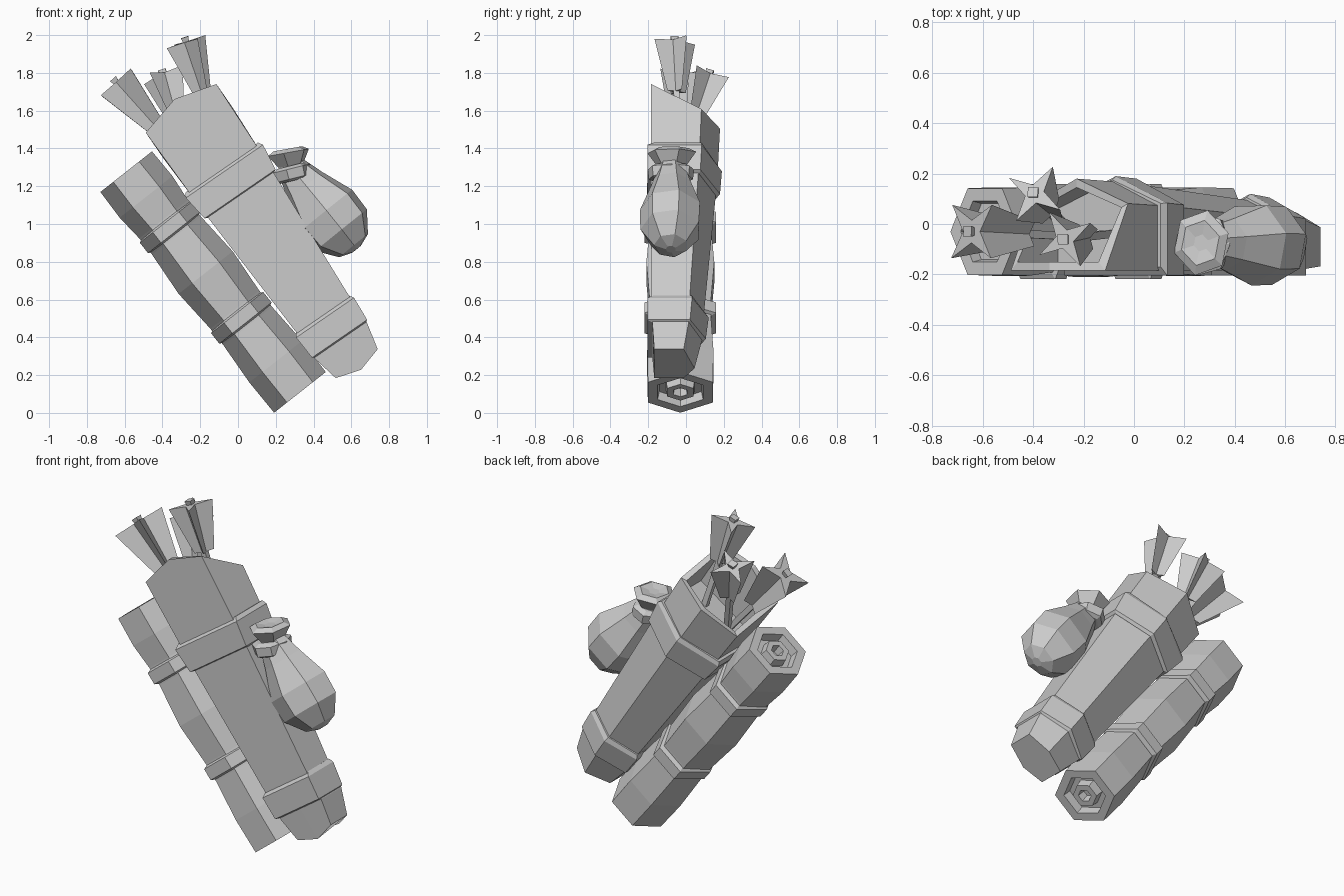
import bpy, bmesh, math
from mathutils import Vector

if "Cube" in bpy.data.objects:
    bpy.data.objects.remove(bpy.data.objects["Cube"])


def loft(name, loops):
    """Skin a stack of equal-length loops and cap both ends."""
    bm = bmesh.new()
    rows = [[bm.verts.new(p) for p in loop] for loop in loops]
    n = len(rows[0])
    for a, b in zip(rows, rows[1:]):
        for i in range(n):
            j = (i + 1) % n
            bm.faces.new((a[i], a[j], b[j], b[i]))
    bm.faces.new(rows[0][::-1])
    bm.faces.new(rows[-1])
    bmesh.ops.recalc_face_normals(bm, faces=bm.faces)
    me = bpy.data.meshes.new(name)
    bm.to_mesh(me)
    bm.free()
    ob = bpy.data.objects.new(name, me)
    bpy.context.collection.objects.link(ob)
    return ob


def lathe(name, start, end, profile, n=6, phase=0.0, star=1.0, depth=1.0):
    """Loops of (distance, radius) along start->end; star scales every other
    point's radius, depth stretches the section along y."""
    start, end = Vector(start), Vector(end)
    axis = (end - start).normalized()
    e1 = Vector((0, 1, 0)).cross(axis).normalized()
    e2 = axis.cross(e1) * depth
    loops = []
    for d, r in profile:
        loop = []
        for i in range(n):
            a = phase + math.tau * i / n
            k = r * (star if i % 2 else 1)
            loop.append(start + axis * d + (e1 * math.cos(a) + e2 * math.sin(a)) * k)
        loops.append(loop)
    return loft(name, loops)


# Quiver: hexagonal section, flat to the front, pointed at the back
ORIGIN = Vector((-0.035, 0, 1.225))
UP = Vector((-0.567, 0, 0.824))
SIDE = Vector((0.824, 0, 0.567))


def section(u, w, front, back, lift=(0, 0, 0, 0)):
    """lift raises front centre, front corners, back corners and back centre."""
    corner = front + (back - front) * 0.73
    pts = [(0, front, 0), (w, front, 1), (w, corner, 2),
           (0, back, 3), (-w, corner, 2), (-w, front, 1)]
    return [ORIGIN + UP * (u + lift[k]) + SIDE * v + Vector((0, y, 0)) for v, y, k in pts]


rim = (0.53, 0.47, 0.31, 0.34)
loft("quiver", [
    section(-1.17, 0.135, -0.168, 0.045, (-0.04, 0, 0, -0.03)),
    section(-1.02, 0.168, -0.178, 0.085),
    section(-0.85, 0.17, -0.182, 0.095),
    section(0, 0.215, -0.185, 0.165),
    section(0, 0.227, -0.185, 0.18, rim),
    section(0, 0.195, -0.15, 0.145, rim),
    section(0.2, 0.185, -0.15, 0.14),
])
for name, u0, u1, w0, w1, b0, b1 in [
        ("quiver_upper_band", -0.09, 0.09, 0.228, 0.248, 0.18, 0.19),
        ("quiver_lower_band", -1.02, -0.85, 0.177, 0.186, 0.105, 0.12)]:
    loft(name, [
        section(u0, w0 - 0.02, -0.17, b0 - 0.02),
        section(u0 + 0.01, w0, -0.205, b0),
        section(u1 - 0.025, w1, -0.205, b1),
        section(u1, w1 - 0.015, -0.17, b1 - 0.015),
    ])

# Bedroll with recessed rolled ends and two straps
roll_a, roll_b = (-0.592, -0.03, 1.277), (0.33, -0.03, 0.106)
L = 1.487
end = [(0.05, 0.03), (0, 0.037), (0, 0.07), (0.05, 0.077), (0.05, 0.113), (0, 0.122)]
body = [(0, 0.174), (0.17, 0.178), (0.32, 0.164), (0.43, 0.164), (0.68, 0.182),
        (0.93, 0.164), (1.04, 0.164), (1.28, 0.178), (L, 0.174)]
lathe("bedroll", roll_a, roll_b, end + body + [(L - d, r) for d, r in reversed(end)], depth=1.14)
for k, d in enumerate((0.33, 0.94)):
    lathe("bedroll_strap_%d" % (k + 1), roll_a, roll_b,
          [(d, 0.155), (d + 0.01, 0.176), (d + 0.08, 0.176), (d + 0.09, 0.155)], depth=1.24)

# Pouch with tie and gathered mouth
lathe("pouch", (0.27, -0.075, 1.31), (0.585, -0.08, 0.92),
      [(0, 0.075), (0.14, 0.12), (0.31, 0.185), (0.44, 0.18), (0.545, 0.1), (0.57, 0.03)],
      7, 0.2, depth=0.9)
lathe("pouch_tie", (0.295, -0.08, 1.23), (0.275, -0.08, 1.31),
      [(0, 0.08), (0.012, 0.1), (0.065, 0.105), (0.08, 0.08)], 7, depth=1.2)
lathe("pouch_mouth", (0.285, -0.075, 1.28), (0.265, -0.075, 1.39),
      [(0, 0.07), (0.03, 0.07), (0.1, 0.115), (0.12, 0.08), (0.11, 0.03)], 6, 0.3, depth=1.15)

# Arrows: shaft, four-bladed fletching and nock
arrows = [((-0.19, -0.05, 1.70), (-0.275, -0.06, 1.965), 0.125),
          ((-0.43, -0.04, 1.51), (-0.645, -0.03, 1.75), 0.15),
          ((-0.33, 0.05, 1.57), (-0.395, 0.12, 1.79), 0.13)]
for k, (a, b, r) in enumerate(arrows, 1):
    length = (Vector(b) - Vector(a)).length
    lathe("arrow_fletching_%d" % k, a, b,
          [(0, r * 0.45), (length, r)], 8, math.pi / 4 + 0.25 * (k - 2), 0.3)
    lathe("arrow_shaft_%d" % k, a, b,
          [(-0.3, 0.022), (length, 0.022), (length + 0.025, 0.03)], 4, math.pi / 4)
